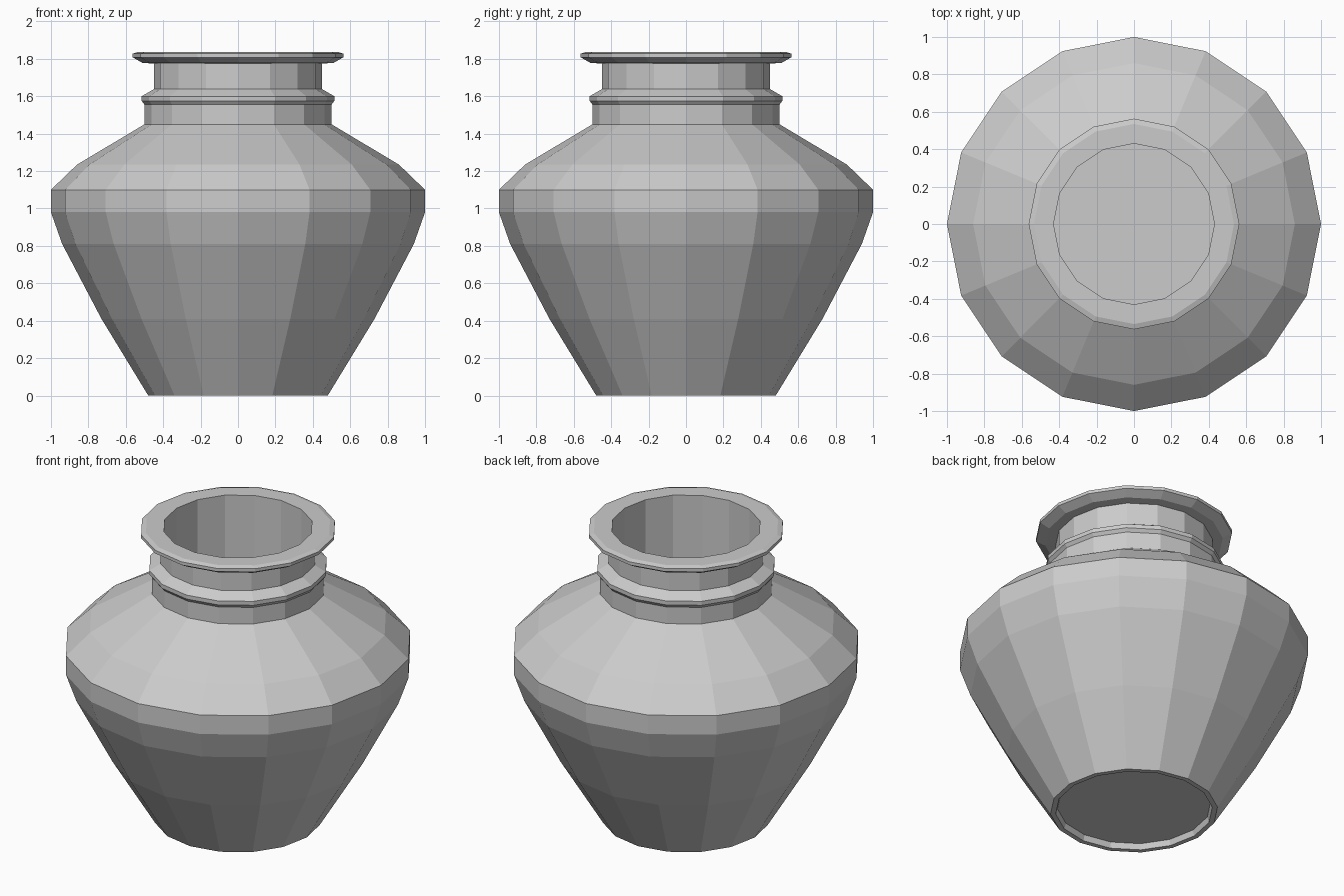
import bpy, bmesh
from math import cos, sin, tau

if "Cube" in bpy.data.objects:
    bpy.data.objects.remove(bpy.data.objects["Cube"])

SIDES = 16

# Underside recess, foot, body, shoulder, banded neck, flared lip (radius, height)
outer = [(0.44, 0.035), (0.45, 0.0), (0.48, 0.0), (0.73, 0.41), (0.94, 0.81),
         (1.0, 0.98), (1.0, 1.10), (0.86, 1.235), (0.50, 1.45), (0.50, 1.555),
         (0.515, 1.575), (0.515, 1.60), (0.45, 1.638), (0.45, 1.775),
         (0.51, 1.778), (0.563, 1.808), (0.563, 1.828), (0.535, 1.837)]
# Hollow inside, from the mouth down to the floor
inner = [(0.43, 1.837), (0.43, 1.43), (0.83, 1.20), (0.96, 1.09), (0.96, 0.98),
         (0.90, 0.82), (0.69, 0.42), (0.46, 0.06)]


def lathe(name, profile):
    """Revolve a profile into flat facets, capping both ends."""
    bm = bmesh.new()
    rings = [[bm.verts.new((r * cos(tau * i / SIDES), r * sin(tau * i / SIDES), z))
              for i in range(SIDES)] for r, z in profile]
    for a, b in zip(rings, rings[1:]):
        for i in range(SIDES):
            j = (i + 1) % SIDES
            bm.faces.new((a[i], a[j], b[j], b[i]))
    bm.faces.new(rings[0][::-1])
    bm.faces.new(rings[-1])
    bmesh.ops.recalc_face_normals(bm, faces=bm.faces)
    mesh = bpy.data.meshes.new(name)
    bm.to_mesh(mesh)
    bm.free()
    obj = bpy.data.objects.new(name, mesh)
    bpy.context.collection.objects.link(obj)
    return obj


# Whole vessel as one closed, thin-walled pot
lathe("clay_pot", outer + inner)
